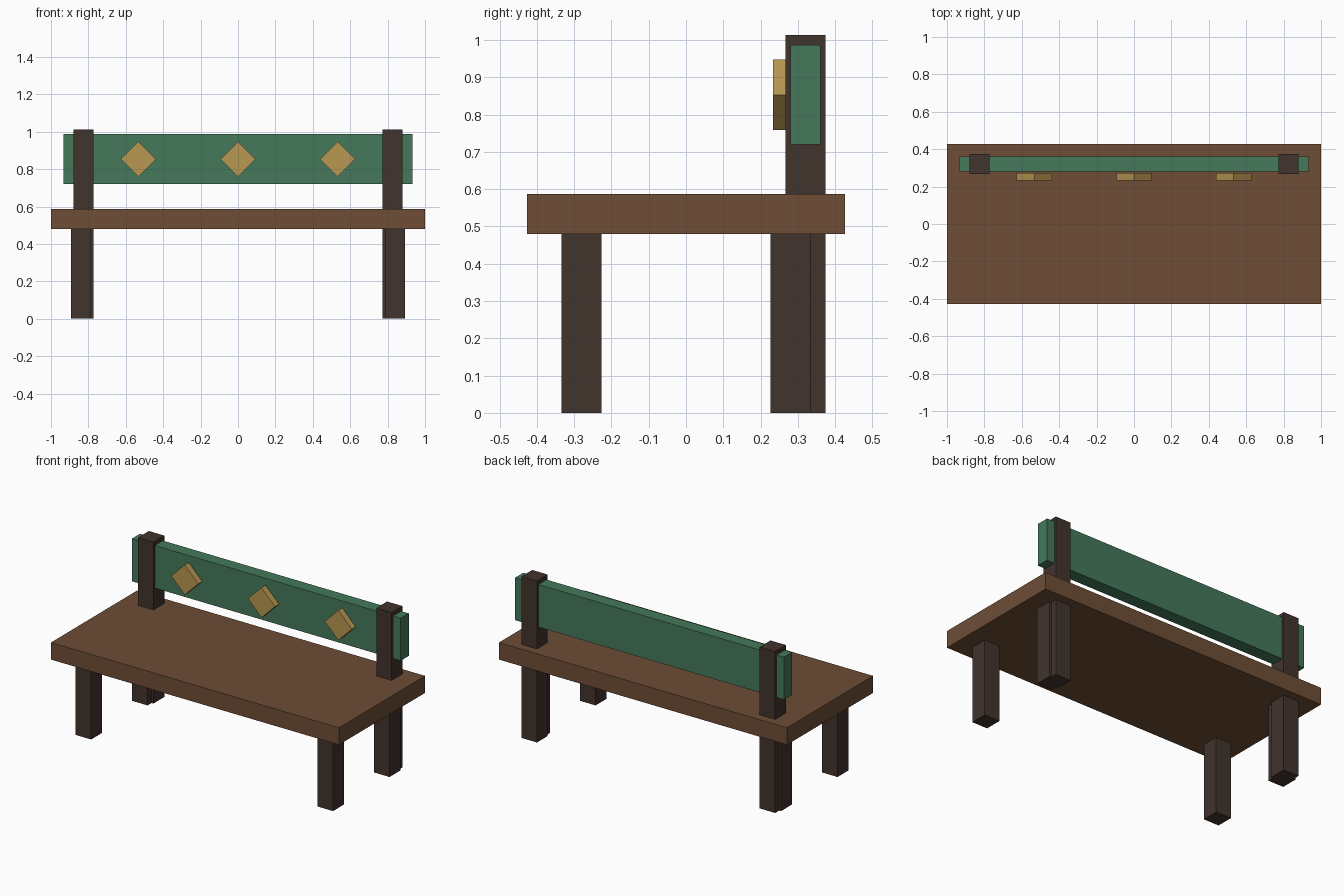
import bpy, bmesh
from math import radians
from mathutils import Matrix

if "Cube" in bpy.data.objects:
    bpy.data.objects.remove(bpy.data.objects["Cube"])


def material(name, rgb):
    m = bpy.data.materials.new(name)
    m.diffuse_color = (*rgb, 1)
    m.use_nodes = True
    m.node_tree.nodes["Principled BSDF"].inputs["Base Color"].default_value = m.diffuse_color
    return m


seat_wood = material("seat_wood", (0.155, 0.075, 0.037))
dark_wood = material("dark_wood", (0.054, 0.033, 0.027))
green = material("green_paint", (0.058, 0.191, 0.105))
gold = material("gold_paint", (0.48, 0.31, 0.085))


def box(name, centre, size, mat, turn=0):
    """Box of the given size, turned about the y axis by 'turn' degrees."""
    bm = bmesh.new()
    bmesh.ops.create_cube(bm, size=1, matrix=Matrix.Diagonal((*size, 1)))
    mesh = bpy.data.meshes.new(name)
    bm.to_mesh(mesh)
    bm.free()
    mesh.materials.append(mat)
    ob = bpy.data.objects.new(name, mesh)
    ob.location = centre
    ob.rotation_euler.y = radians(turn)
    bpy.context.collection.objects.link(ob)
    return ob


# Seat slab
box("seat", (0, 0, 0.5335), (2, 0.853, 0.107), seat_wood)

# Four legs and two full-height back posts
for side, s in (("left", -1), ("right", 1)):
    box(f"front_leg_{side}", (s * 0.84, -0.28, 0.24), (0.107, 0.107, 0.48), dark_wood)
    box(f"back_leg_{side}", (s * 0.84, 0.28, 0.24), (0.107, 0.107, 0.48), dark_wood)
    box(f"back_post_{side}", (s * 0.827, 0.32, 0.5065), (0.107, 0.107, 1.013), dark_wood)

# Backrest board
box("backrest", (0, 0.32, 0.853), (1.867, 0.08, 0.267), green)

# Diamond ornaments in front of the backrest
for i, x in enumerate((-0.533, 0, 0.533), 1):
    box(f"diamond_{i}", (x, 0.253, 0.853), (0.133, 0.04, 0.133), gold, 45)
